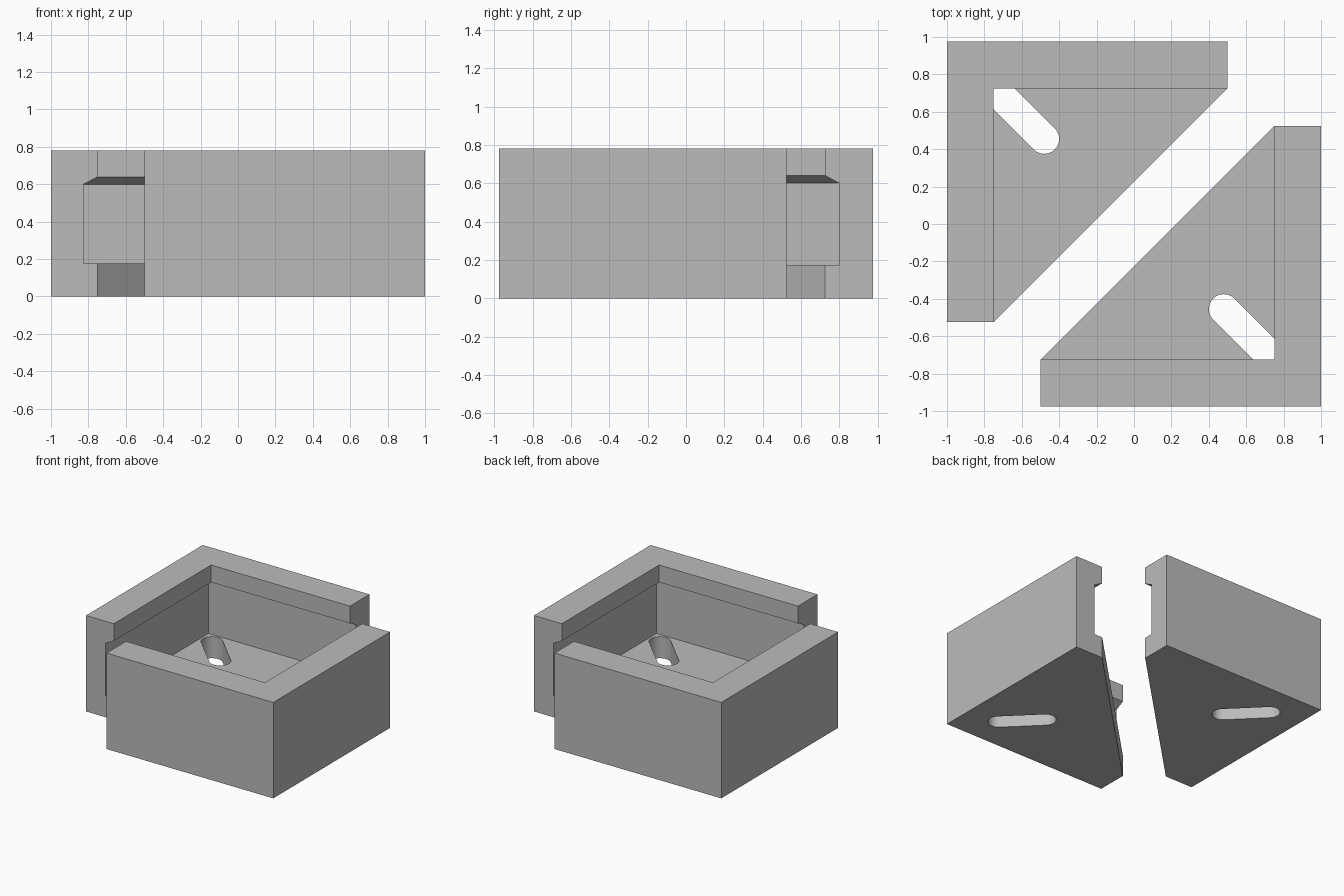
import bpy, bmesh, math
from mathutils import Matrix

if "Cube" in bpy.data.objects:
    bpy.data.objects.remove(bpy.data.objects["Cube"], do_unlink=True)

HEIGHT, FLOOR = 0.78, 0.175
X_OUT, Y_OUT, LENGTH = 1.0, -0.975, 1.5
LIP, WALL = 0.25, 0.175

grey = bpy.data.materials.new("plain grey")
grey.use_nodes = True
colour = (0.5, 0.5, 0.5, 1)
grey.diffuse_color = colour
grey.node_tree.nodes["Principled BSDF"].inputs["Base Color"].default_value = colour


def loft(name, layers):
    """Closed solid through matching rings given as (outline, z)."""
    bm = bmesh.new()
    rings = [[bm.verts.new((x, y, z)) for x, y in outline] for outline, z in layers]
    bm.faces.new(rings[0][::-1])
    bm.faces.new(rings[-1])
    n = len(rings[0])
    for low, high in zip(rings, rings[1:]):
        for i in range(n):
            j = (i + 1) % n
            bm.faces.new((low[i], low[j], high[j], high[i]))
    bmesh.ops.recalc_face_normals(bm, faces=bm.faces)
    mesh = bpy.data.meshes.new(name)
    bm.to_mesh(mesh)
    bm.free()
    mesh.materials.append(grey)
    obj = bpy.data.objects.new(name, mesh)
    bpy.context.scene.collection.objects.link(obj)
    return obj


def inner_square(inset):
    x, y = X_OUT - inset, Y_OUT + inset
    return [(x - 3, y), (x, y), (x, y + 3), (x - 3, y + 3)]


def slot_outline(near, far, radius, steps=12):
    """Rounded slot along the corner diagonal, distances along each axis."""
    points = []
    for offset, start in ((near, -math.pi / 4), (far, math.pi * 3 / 4)):
        for i in range(steps + 1):
            a = start + math.pi * i / steps
            points.append((X_OUT - offset + radius * math.cos(a + math.pi / 2),
                           Y_OUT + offset + radius * math.sin(a + math.pi / 2)))
    return points


# Five-sided block: square corner with the opposite side cut diagonally
x_end, y_end = X_OUT - LENGTH, Y_OUT + LENGTH
footprint = [(x_end, Y_OUT), (X_OUT, Y_OUT), (X_OUT, y_end),
             (X_OUT - LIP, y_end), (x_end, Y_OUT + LIP)]
bracket = loft("front_corner_bracket", [(footprint, 0), (footprint, HEIGHT)])

# Hollow with an overhanging, chamfered lip, and a slot through the floor
pocket = loft("pocket_cutter", [(inner_square(WALL), FLOOR), (inner_square(WALL), 0.60),
                                (inner_square(LIP), 0.64), (inner_square(LIP), 1)])
outline = slot_outline(0.52, 0.273, 0.08)
slot = loft("slot_cutter", [(outline, -0.2), (outline, 0.4)])
for cutter in (pocket, slot):
    cutter.hide_render = True
    mod = bracket.modifiers.new(cutter.name, "BOOLEAN")
    mod.operation, mod.solver, mod.object = "DIFFERENCE", "EXACT", cutter

# Bake the cuts and drop the cutters
bpy.context.view_layer.update()
baked = bpy.data.meshes.new_from_object(bracket.evaluated_get(bpy.context.evaluated_depsgraph_get()))
bracket.modifiers.clear()
bracket.data = baked
for cutter in (pocket, slot):
    bpy.data.objects.remove(cutter, do_unlink=True)

# Matching bracket, turned half way round
twin = bpy.data.objects.new("back_corner_bracket", baked.copy())
twin.data.transform(Matrix.Rotation(math.pi, 4, "Z"))
bpy.context.scene.collection.objects.link(twin)

# Smooth slot ends, crisp edges elsewhere
for obj in (bracket, twin):
    bpy.ops.object.select_all(action="DESELECT")
    obj.select_set(True)
    bpy.context.view_layer.objects.active = obj
    bpy.ops.object.shade_smooth_by_angle(angle=math.radians(30))
